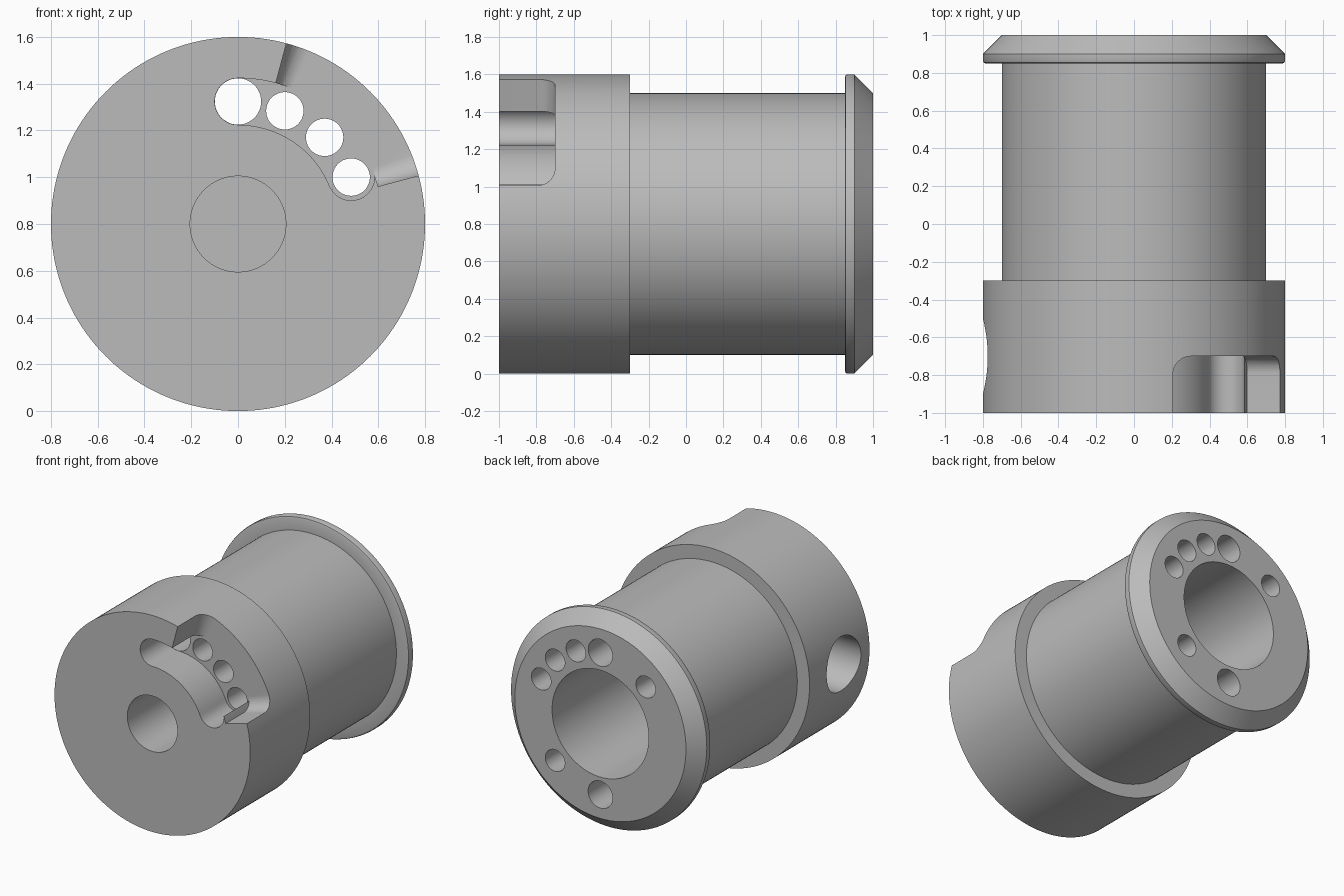
import bpy, bmesh
from math import sin, cos, radians, pi
from mathutils import Vector

AXIS_Z = 0.8
PITCH = 0.524          # radius of the circle the small holes sit on

if "Cube" in bpy.data.objects:
    bpy.data.objects.remove(bpy.data.objects["Cube"])

grey = bpy.data.materials.new("machined_grey")
grey.use_nodes = True
colour = (0.5, 0.5, 0.5, 1)
grey.diffuse_color = colour
grey.node_tree.nodes["Principled BSDF"].inputs["Base Color"].default_value = colour


def polar(r, a, y):
    return Vector((r * cos(a), y, AXIS_Z + r * sin(a)))


def loft(name, rings):
    """Closed solid skinned through rings of equal point count."""
    bm = bmesh.new()
    loops = [[bm.verts.new(p) for p in ring] for ring in rings]
    n = len(loops[0])
    for a, b in zip(loops, loops[1:]):
        for i in range(n):
            j = (i + 1) % n
            bm.faces.new((a[i], a[j], b[j], b[i]))
    bm.faces.new(loops[0])
    bm.faces.new(loops[-1])
    bmesh.ops.recalc_face_normals(bm, faces=bm.faces)
    mesh = bpy.data.meshes.new(name)
    bm.to_mesh(mesh)
    bm.free()
    mesh.materials.append(grey)
    obj = bpy.data.objects.new(name, mesh)
    bpy.context.collection.objects.link(obj)
    return obj


def lathe(name, profile, centre=(0, 0), n=48):
    """Turn (radius, y) pairs about an axis parallel to y."""
    off = Vector((centre[0], 0, centre[1]))
    return loft(name, [[polar(r, 2 * pi * i / n, y) + off for i in range(n)]
                       for r, y in profile])


def drill(name, angle, r, y0, y1):
    a = radians(angle)
    return lathe(name, [(r, y0), (r, y1)], (PITCH * cos(a), PITCH * sin(a)))


# Turned body: wide head, narrower barrel, chamfered end flange
body = lathe("spool_body", [(0.8, -1), (0.8, -0.3), (0.7, -0.3), (0.7, 0.85),
                            (0.785, 0.85), (0.796, 0.854), (0.8, 0.865),
                            (0.8, 0.9), (0.7, 1)], n=160)

cutters = [
    lathe("front_bore", [(0.205, -1.1), (0.205, -0.45)], n=64),
    lathe("rear_bore", [(0.395, 1.1), (0.395, -0.1)], n=96),
]

# Curved slot with round ends in the front face
start, end, half = radians(22.5), radians(90), 0.1
steps = 32
arc = [start + (end - start) * i / steps for i in range(steps + 1)]


def slot_ring(y):
    ring = [polar(PITCH + half, a, y) for a in arc]
    for a0, turn in ((end, 0), (start, pi)):
        hub = polar(PITCH, a0, y)
        for i in range(1, 16):
            t = a0 + turn + pi * i / 16
            ring.append(hub + Vector((half * cos(t), 0, half * sin(t))))
        if turn == 0:
            ring += [polar(PITCH - half, a, y) for a in reversed(arc)]
    return ring


cutters.append(loft("curved_slot", [slot_ring(-1.1), slot_ring(-0.7)]))

# Window from the slot to the outside, rounded at its inner corners
lo, hi, fillet = radians(15), radians(75), 0.09
turn = fillet / 0.72
corner = [(turn * (1 - cos(t)), -0.7 - fillet * (1 - sin(t)))
          for t in (pi / 2 * i / 10 for i in range(11))]
columns = [(lo + a, y) for a, y in corner]
columns += [(lo + turn + (hi - lo - 2 * turn) * i / 24, -0.7) for i in range(1, 24)]
columns += [(hi - a, y) for a, y in reversed(corner)]
cutters.append(loft("side_window", [
    [polar(0.62, a, -1.1), polar(0.9, a, -1.1), polar(0.9, a, y), polar(0.62, a, y)]
    for a, y in columns]))

# Through holes from the slot floor to the rear face
for i, angle in enumerate((90, 67.5, 45, 22.5)):
    cutters.append(drill("through_hole", angle, 0.099 if i == 0 else 0.08, -0.75, 1.1))

# Blind holes in the rear face
for angle, r in ((135, 0.08), (-45, 0.08), (-90, 0.1)):
    cutters.append(drill("blind_hole", angle, r, 0.3, 1.1))

# Cross hole in the right side of the head
cutters.append(loft("cross_hole", [
    [Vector((x, -0.7 + 0.2 * cos(t), AXIS_Z + 0.2 * sin(t)))
     for t in (2 * pi * i / 64 for i in range(64))] for x in (-0.9, -0.35)]))

# Cut everything, then tidy up
bpy.ops.object.select_all(action="DESELECT")
bpy.context.view_layer.objects.active = body
body.select_set(True)
for cutter in cutters:
    cutter.hide_render = True
    mod = body.modifiers.new("cut", "BOOLEAN")
    mod.operation, mod.solver, mod.object = "DIFFERENCE", "EXACT", cutter
    bpy.ops.object.modifier_apply(modifier=mod.name)
    bpy.data.objects.remove(cutter)
bpy.ops.object.shade_smooth_by_angle(angle=radians(25))
